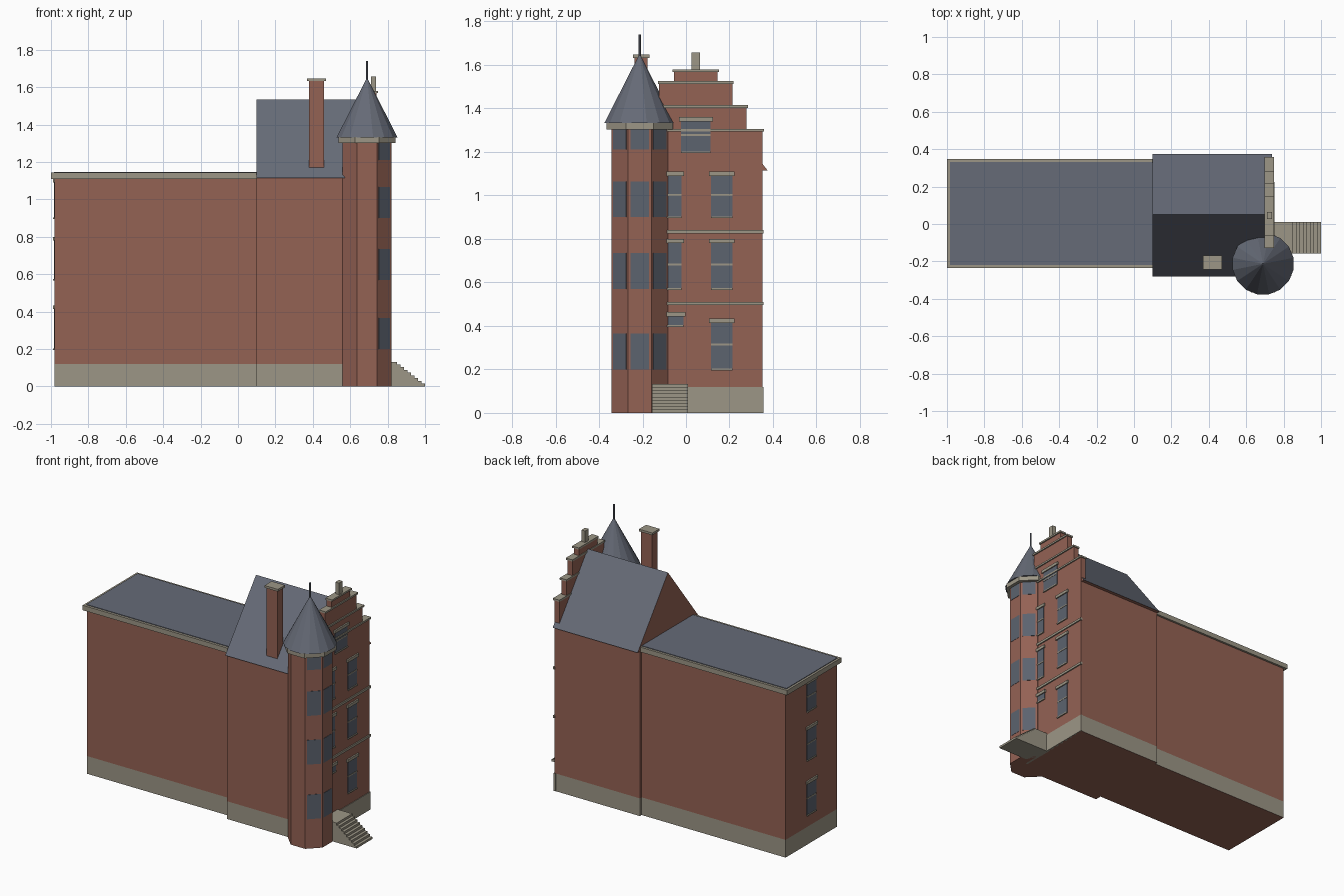
import bpy
import bmesh
import math
from mathutils import Matrix, Vector

cube = bpy.data.objects.get("Cube")
if cube:
    bpy.data.objects.remove(cube, do_unlink=True)


def linear(c):
    return c / 12.92 if c <= 0.04045 else ((c + 0.055) / 1.055) ** 2.4


def material(name, r, g, b):
    m = bpy.data.materials.new(name)
    col = [linear(v / 255) for v in (r, g, b)] + [1]
    m.use_nodes = True
    m.diffuse_color = col
    m.node_tree.nodes["Principled BSDF"].inputs["Base Color"].default_value = col
    return m


brick = material("brick", 148, 98, 84)
stone = material("stone", 156, 150, 134)
slate = material("slate", 102, 107, 119)
glass = material("window glass", 92, 99, 111)


def finish(name, bm, mats, rule=None):
    bmesh.ops.recalc_face_normals(bm, faces=bm.faces)
    if rule:
        for f in bm.faces:
            f.material_index = rule(f)
    me = bpy.data.meshes.new(name)
    bm.to_mesh(me)
    bm.free()
    for m in mats:
        me.materials.append(m)
    ob = bpy.data.objects.new(name, me)
    bpy.context.collection.objects.link(ob)
    return ob


def box(name, xs, ys, zs, *mats, rule=None):
    bm = bmesh.new()
    lo, hi = Vector((xs[0], ys[0], zs[0])), Vector((xs[1], ys[1], zs[1]))
    bmesh.ops.create_cube(bm, size=1, matrix=Matrix.Translation((lo + hi) / 2)
                          @ Matrix.Diagonal((*(hi - lo), 1)))
    return finish(name, bm, mats, rule)


def prism(name, profile, axis, start, end, mats, rule=None):
    """Extrude a 2D profile (u, z) along x or y."""
    bm = bmesh.new()
    place = (lambda u, z: (start, u, z)) if axis == "x" else (lambda u, z: (u, start, z))
    face = bm.faces.new([bm.verts.new(place(u, z)) for u, z in profile])
    ext = bmesh.ops.extrude_face_region(bm, geom=[face])
    move = Vector((end - start, 0, 0)) if axis == "x" else Vector((0, end - start, 0))
    bmesh.ops.translate(bm, vec=move, verts=[v for v in ext["geom"] if isinstance(v, bmesh.types.BMVert)])
    return finish(name, bm, mats, rule)


def round_part(name, centre, sides, r1, r2, z0, z1, mat):
    bm = bmesh.new()
    bmesh.ops.create_cone(bm, cap_ends=True, segments=sides, radius1=r1, radius2=r2, depth=z1 - z0,
                          matrix=Matrix.Translation((*centre, (z0 + z1) / 2))
                          @ Matrix.Rotation(math.pi / sides, 4, "Z"))
    return finish(name, bm, [mat])


def underside(f):
    return 1 if f.normal.z < -0.5 else 0


# Main dimensions
BACK, JOIN, FRONT = -0.98, 0.10, 0.74
MID = 0.045
PLINTH, EAVE = 0.12, 1.115

# Long wing and street block: stone plinth with brick walls above
for part, xs, ys in (("wing", (BACK, JOIN), (-0.217, 0.333)),
                     ("block", (JOIN, FRONT), (-0.262, 0.352))):
    box(part + "_plinth", xs, ys, (0, PLINTH), stone, brick, rule=underside)
    box(part + "_walls", xs, ys, (PLINTH, EAVE), brick)
box("facade_plinth", (0.73, 0.744), (-0.2, 0.356), (0, PLINTH), stone)

# Wing cornice and flat roof
box("wing_cornice", (-1.0, JOIN), (-0.235, 0.347), (1.11, 1.143), stone)
box("wing_roof", (-0.985, JOIN), (-0.218, 0.331), (1.14, 1.147), slate)

# Steep roof with brick ends
prism("block_roof", [(-0.28, EAVE), (0.375, EAVE), (0.05, 1.535)], "x", JOIN, 0.737,
      [brick, slate], lambda f: 1 if f.normal.z > 0.1 else 0)

# Stepped gable with coping on each step
bottom = EAVE
for i, (half, top) in enumerate(((0.307, 1.305), (0.233, 1.415), (0.168, 1.525), (0.1, 1.58))):
    box(f"gable_step_{i}", (0.702, FRONT), (MID - half, MID + half), (bottom, top - 0.01), brick)
    h = half + 0.006
    box(f"gable_coping_{i}", (0.698, 0.748), (MID - h, MID + h), (top - 0.012, top), stone)
    bottom = top - 0.01
box("gable_pinnacle", (0.711, 0.739), (0.026, 0.064), (1.575, 1.658), stone)

# String courses across the facade
for i, z in enumerate((0.503, 0.833)):
    box(f"string_course_{i}", (0.735, 0.748), (-0.2, 0.357), (z - 0.008, z + 0.008), stone)


def window(name, x, side, y, half, z0, z1, bar):
    def span(depth):
        return sorted((x - side * 0.004, x + side * depth))
    box(name + "_glass", span(0.003), (y - half, y + half), (z0, z1), glass)
    box(name + "_lintel", span(0.01), (y - half - 0.01, y + half + 0.01), (z1 - 0.002, z1 + 0.018), stone)
    box(name + "_sill", span(0.008), (y - half, y + half), (z0 - 0.004, z0 + 0.004), stone)
    if bar:
        box(name + "_bar", span(0.005), (y - half, y + half), (bar - 0.004, bar + 0.004), stone)


# Windows of the facade and of the rear end
for i, (z0, z1) in enumerate(((0.2, 0.415), (0.57, 0.782), (0.9, 1.092))):
    bar = z0 + 0.53 * (z1 - z0)
    window(f"facade_left_window_{i}", FRONT, 1, 0.165, 0.049, z0, z1, bar)
    window(f"rear_window_{i}", BACK, -1, 0.058, 0.049, z0, z1, bar)
    if i:
        window(f"facade_right_window_{i}", FRONT, 1, -0.069, 0.049, z0, z1, bar)
window("door_light", FRONT, 1, -0.07, 0.058, 0.4, 0.446, None)
window("gable_window", FRONT, 1, 0.045, 0.068, 1.198, 1.342, 1.278)

# Octagonal stair tower
TOWER = (0.69, -0.213)
APOTHEM = 0.13
corner = 1 / math.cos(math.pi / 8)
round_part("tower_walls", TOWER, 8, APOTHEM * corner, APOTHEM * corner, 0, 1.305, brick)
round_part("tower_cornice", TOWER, 8, 0.153 * corner, 0.153 * corner, 1.302, 1.333, stone)
round_part("tower_roof", TOWER, 16, 0.166, 0.002, 1.332, 1.648, slate)
round_part("tower_finial", TOWER, 8, 0.006, 0.006, 1.63, 1.74, slate)

# Tower windows on the three outer faces
for turn in (-45, 0, 45):
    for i, (z0, z1) in enumerate(((0.2, 0.365), (0.57, 0.735), (0.9, 1.065), (1.21, 1.303))):
        pane = box(f"tower_window_{turn}_{i}", (APOTHEM - 0.004, APOTHEM + 0.002),
                   (-0.043, 0.043), (z0, z1), glass)
        pane.location = (*TOWER, 0)
        pane.rotation_euler.z = math.radians(turn)

# Chimney on the front slope
box("chimney", (0.38, 0.46), (-0.236, -0.176), (1.17, 1.635), brick)
box("chimney_cap", (0.37, 0.47), (-0.244, -0.168), (1.632, 1.647), stone)

# Entrance steps with landing
STEPS, HEIGHT, RUN_START = 8, 0.132, 0.85
going, rise = (1 - RUN_START) / STEPS, HEIGHT / (STEPS + 1)
stairs = [(0.73, 0), (0.73, HEIGHT)]
for i in range(STEPS + 1):
    x = RUN_START + i * going
    stairs += [(x, HEIGHT - i * rise), (x, HEIGHT - (i + 1) * rise)]
prism("entrance_steps", stairs, "y", -0.157, 0.01, [stone])
